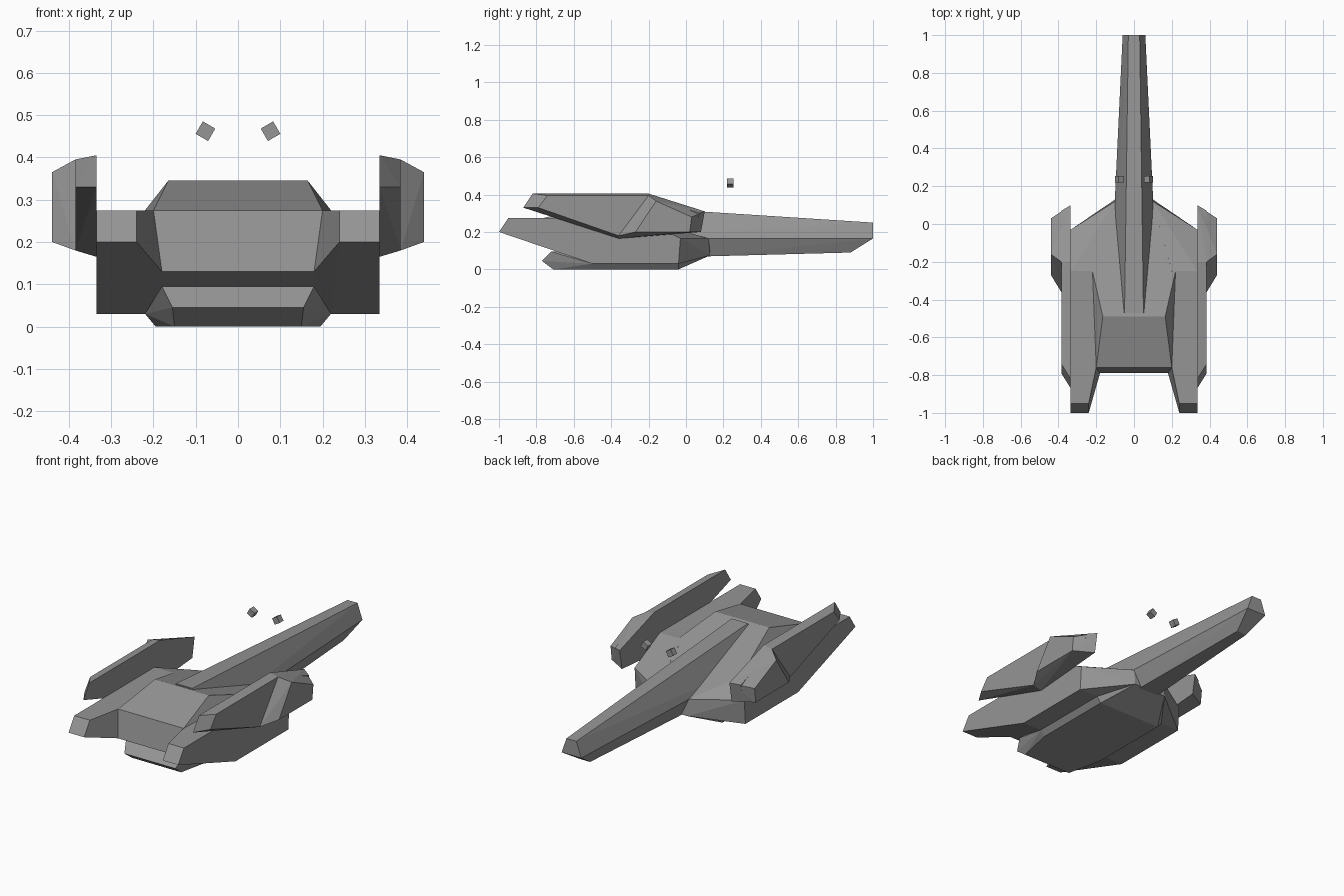
import bpy
import bmesh
import math
from mathutils import Matrix, Vector

default_cube = bpy.data.objects.get("Cube")
if default_cube:
    bpy.data.objects.remove(default_cube, do_unlink=True)

# One plain grey for the whole craft
grey = bpy.data.materials.new("hull_grey")
grey.use_nodes = True
grey_colour = (0.3, 0.3, 0.3, 1)
grey.diffuse_color = grey_colour
grey.node_tree.nodes["Principled BSDF"].inputs["Base Color"].default_value = grey_colour


def add_object(name, mesh_builder):
    """Turn a bmesh into a flat shaded grey object."""
    bmesh.ops.recalc_face_normals(mesh_builder, faces=mesh_builder.faces[:])
    mesh = bpy.data.meshes.new(name)
    mesh_builder.to_mesh(mesh)
    mesh_builder.free()
    mesh.materials.append(grey)
    part = bpy.data.objects.new(name, mesh)
    bpy.context.scene.collection.objects.link(part)
    return part


def faceted_solid(name, corners):
    """Build a convex faceted block spanning its corner points."""
    builder = bmesh.new()
    for corner in corners:
        builder.verts.new(corner)
    result = bmesh.ops.convex_hull(builder, input=builder.verts[:], use_existing_faces=False)
    spare = {item for key in ("geom_interior", "geom_unused") for item in result[key]
             if isinstance(item, bmesh.types.BMVert)}
    bmesh.ops.delete(builder, geom=list(spare), context='VERTS')
    bmesh.ops.dissolve_limit(builder, angle_limit=math.radians(1),
                             verts=builder.verts[:], edges=builder.edges[:])
    return add_object(name, builder)


def mirrored(corners):
    return [(side * x, y, z) for x, y, z in corners for side in (1, -1)]


def flipped(corners, side):
    return [(side * x, y, z) for x, y, z in corners]


# Shared levels and widths
deck, waist, belly = 0.275, 0.165, 0.03
wall, plate, bulge = 0.335, 0.385, 0.44

# Corners shared by the core and the side pods
nose_top = (0.1, 0.12, waist)
nose_low = (0.1, 0.13, 0.075)
tail_low = (0.18, -0.79, 0.13)
belly_back = (0.22, -0.5, belly)
belly_front = (0.22, -0.04, belly)

# Raised central body with sloping roof
faceted_solid("central_hull", mirrored([
    (0.165, -0.49, 0.345), (0.2, -0.76, deck), (0.22, -0.25, deck),
    tail_low, belly_back, belly_front, nose_top, nose_low]))

# Shallow keel under the body
faceted_solid("keel", mirrored([
    (0.155, -0.77, 0.045), (0.18, -0.72, 0.095), (0.15, -0.71, 0),
    (0.195, -0.5, 0), (0.195, -0.04, 0), (0.18, -0.4, 0.095),
    belly_back, belly_front, nose_low]))

# Long tapering boom
faceted_solid("boom", mirrored([
    (0.03, 1, 0.25), (0.06, 1, waist), (0.03, 0.88, 0.09),
    (0.05, -0.47, 0.345), (0.13, -0.47, waist), (0.06, 0.13, 0.07),
    (0.06, -0.4, 0.07)]))

pod_corners = [
    (0.24, -1, 0.2), (wall, -1, 0.2), (0.24, -0.95, deck), (wall, -0.95, deck),
    (0.2, -0.76, deck), (0.2, -0.25, deck), (wall, -0.25, deck),
    (wall, -0.03, waist), (wall, -0.04, belly), (wall, -0.5, belly),
    tail_low, belly_back, belly_front, nose_top, nose_low]

# Upright fin: thin plate, then a thicker forward cowl
fin_corners = [
    (wall, -0.82, 0.405), (wall, -0.2, 0.405), (wall, 0.1, 0.31),
    (wall, 0.08, 0.2), (wall, -0.36, waist), (wall, -0.87, 0.33),
    (plate, -0.74, 0.395), (plate, -0.79, 0.33), (plate, -0.2, 0.395),
    (plate, -0.36, 0.18), (plate, 0.07, 0.3), (plate, 0.05, 0.2)]
cowl_corners = [
    (wall, -0.2, 0.405), (wall, 0.1, 0.31), (wall, 0.08, 0.2), (wall, -0.36, waist),
    (plate, -0.2, 0.395), (plate, -0.36, 0.18),
    (bulge, -0.16, 0.365), (bulge, -0.27, 0.2),
    (bulge, 0.03, 0.28), (bulge, 0.02, 0.2)]

for label, side in (("left", 1), ("right", -1)):
    faceted_solid(label + "_pod", flipped(pod_corners, side))
    faceted_solid(label + "_fin", flipped(fin_corners, side))
    faceted_solid(label + "_fin_cowl", flipped(cowl_corners, side))

    # Small tilted block floating above the boom
    block = bmesh.new()
    bmesh.ops.create_cube(block, size=0.034)
    tilt = Matrix.Rotation(math.radians(-30 * side), 4, 'Y')
    place = Matrix.Translation(Vector((0.077 * side, 0.237, 0.462)))
    bmesh.ops.transform(block, matrix=place @ tilt, verts=block.verts[:])
    add_object(label + "_floating_block", block)
